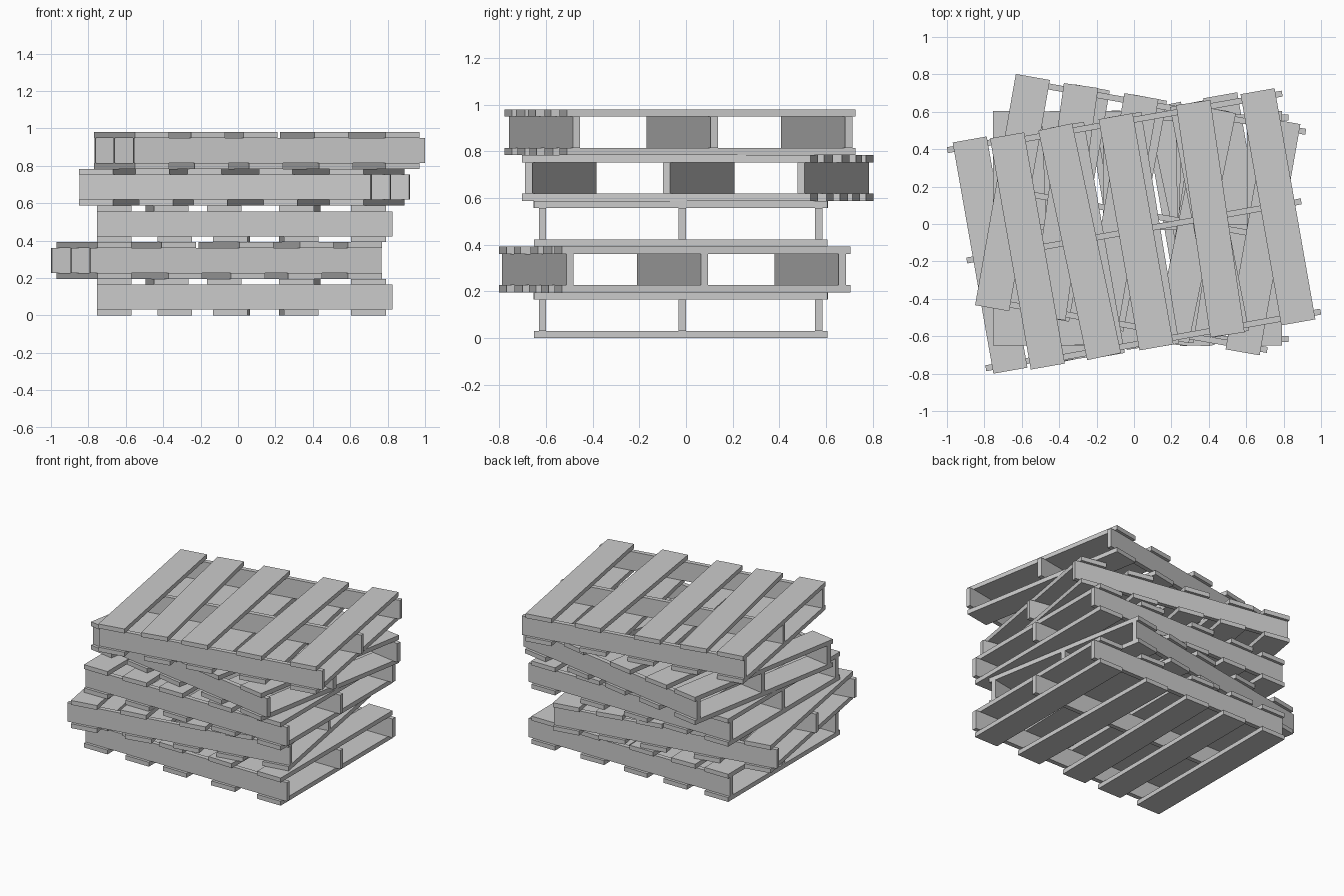
import bpy
from math import radians, atan2
from mathutils import Matrix, Vector

if "Cube" in bpy.data.objects:
    bpy.data.objects.remove(bpy.data.objects["Cube"])

SLAT_W, SLAT_L, SLAT_H = 0.185, 1.255, 0.031
RAIL_T, RAIL_H = 0.032, 0.134
HEIGHT = 2 * SLAT_H + RAIL_H

# Left edge of each slat (front x, back x) measured from the pallet centre
BOTTOM = [(-.7725, -.7725), (-.4475, -.4475), (-.152, -.137), (.228, .203), (.5875, .5875)]
TOP = [(-.7725, -.7725), (-.467, -.511), (-.183, -.183), (.203, .238), (.5875, .5875)]


def board(name, size, centre, spin, parent):
    """Add one box-shaped board inside a pallet."""
    bpy.ops.mesh.primitive_cube_add(size=1)
    ob = bpy.context.object
    ob.name = name
    ob.data.transform(Matrix.Diagonal((*size, 1)))
    ob.matrix_world = parent @ Matrix.Translation(Vector(centre)) @ Matrix.Rotation(spin, 4, 'Z')


def pallet(index, x, y, angle):
    frame = Matrix.Translation((x, y, index * HEIGHT)) @ Matrix.Rotation(radians(angle), 4, 'Z')
    label = f"pallet_{index + 1}"
    # slightly crooked slats on the underside and deck
    for layer, rows, z in (("bottom", BOTTOM, SLAT_H / 2), ("top", TOP, HEIGHT - SLAT_H / 2)):
        for i, (front, back) in enumerate(rows):
            board(f"{label}_{layer}_slat_{i + 1}", (SLAT_W, SLAT_L, SLAT_H),
                  ((front + back + SLAT_W) / 2, 0, z), atan2(front - back, SLAT_L), frame)
    # three upright stringers between the slats, overhanging one end
    for i, ry in enumerate((-.592, .007, .592)):
        board(f"{label}_stringer_{i + 1}", (1.58, RAIL_T, RAIL_H),
              (.0175, ry, HEIGHT / 2), 0, frame)


# Stack from the ground up
for i, placing in enumerate([(.0175, -.0225, 0), (-.10, -.048, 190), (.0175, -.0225, 0),
                             (.02, .05, -10), (.10, -.026, 10)]):
    pallet(i, *placing)
